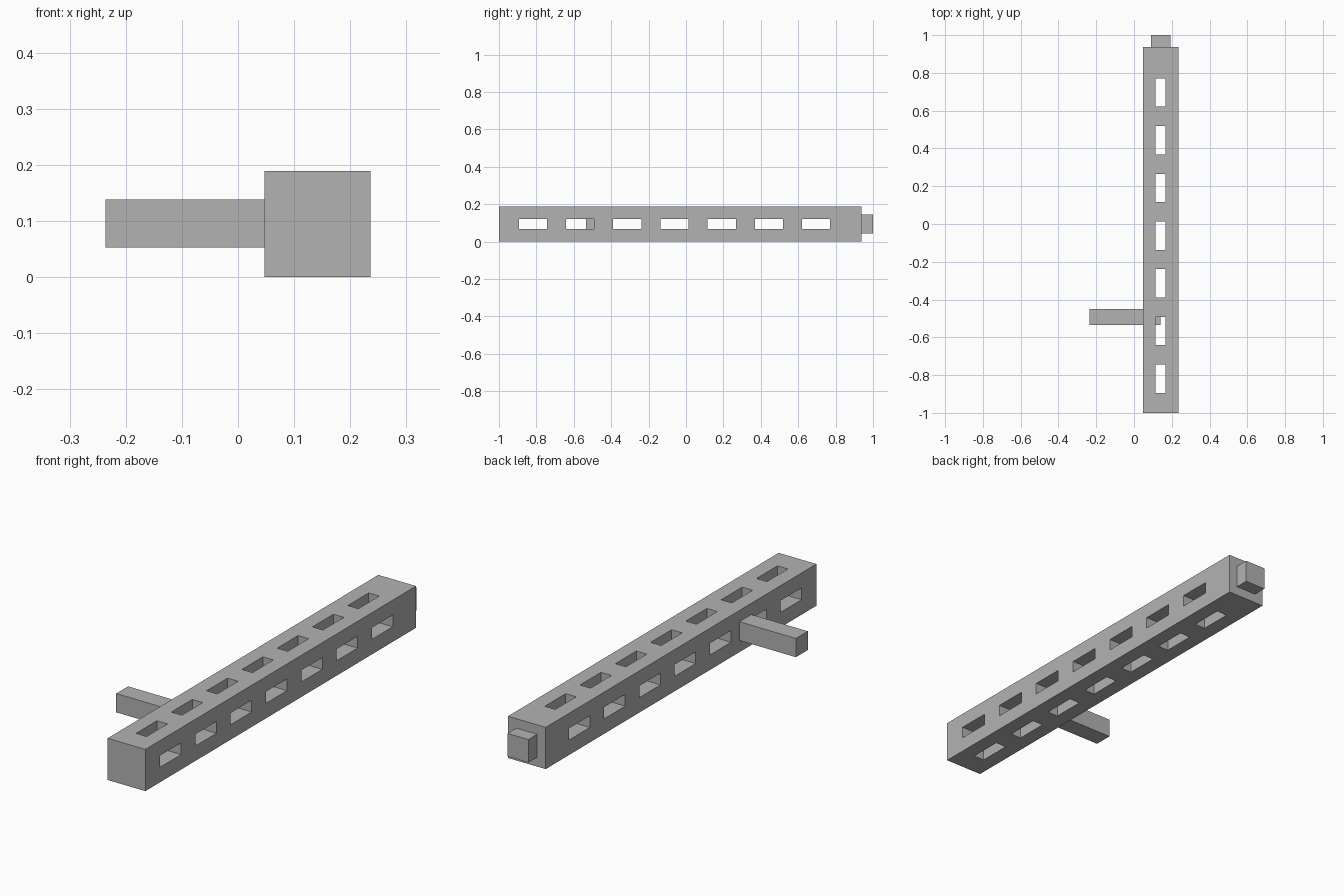
import bpy
import bmesh
from mathutils import Matrix, Vector

if "Cube" in bpy.data.objects:
    bpy.data.objects.remove(bpy.data.objects["Cube"], do_unlink=True)

# Single plain grey
grey = bpy.data.materials.new("grey")
grey.use_nodes = True
grey.diffuse_color = (0.45, 0.45, 0.45, 1)
grey.node_tree.nodes["Principled BSDF"].inputs["Base Color"].default_value = grey.diffuse_color


def boxes(name, size, centres):
    """One object holding a box of the given size at every centre."""
    bm = bmesh.new()
    for c in centres:
        matrix = Matrix.Translation(Vector(c)) @ Matrix.Diagonal((*size, 1))
        bmesh.ops.create_cube(bm, size=1, matrix=matrix)
    mesh = bpy.data.meshes.new(name)
    bm.to_mesh(mesh)
    bm.free()
    mesh.materials.append(grey)
    obj = bpy.data.objects.new(name, mesh)
    bpy.context.scene.collection.objects.link(obj)
    return obj


WIDTH = 0.189
X, Z = 0.1415, WIDTH / 2
FRONT, BACK = -1.0, 0.937
SLOT_WIDTH, SLOT_LENGTH = 0.053, 0.15

# Square beam
beam = boxes("beam", (WIDTH, BACK - FRONT, WIDTH), [(X, (FRONT + BACK) / 2, Z)])

# Seven slots cut right through, both across and downwards
slots = [(X, -0.819 + 0.2525 * i, Z) for i in range(7)]
cutters = [
    boxes("side_slot_cutter", (2 * WIDTH, SLOT_LENGTH, SLOT_WIDTH), slots),
    boxes("top_slot_cutter", (SLOT_WIDTH, SLOT_LENGTH, 2 * WIDTH), slots),
]
for cutter in cutters:
    cutter.hide_render = True
    mod = beam.modifiers.new(cutter.name, "BOOLEAN")
    mod.operation = "DIFFERENCE"
    mod.solver = "EXACT"
    mod.object = cutter

# Bake the cuts into the beam and drop the cutters
bpy.context.view_layer.update()
evaluated = beam.evaluated_get(bpy.context.evaluated_depsgraph_get())
cut_mesh = bpy.data.meshes.new_from_object(evaluated)
beam.modifiers.clear()
beam.data = cut_mesh
for cutter in cutters:
    bpy.data.objects.remove(cutter, do_unlink=True)

# Side handle reaching to the middle of the beam
handle_end = -0.236
boxes("side_handle", (X - handle_end, 0.085, 0.085), [((X + handle_end) / 2, -0.492, 0.0955)])

# Stub on the back end, seated in the beam
stub_start = 0.874
boxes("end_stub", (0.104, 1 - stub_start, 0.104), [(X, (1 + stub_start) / 2, Z)])
